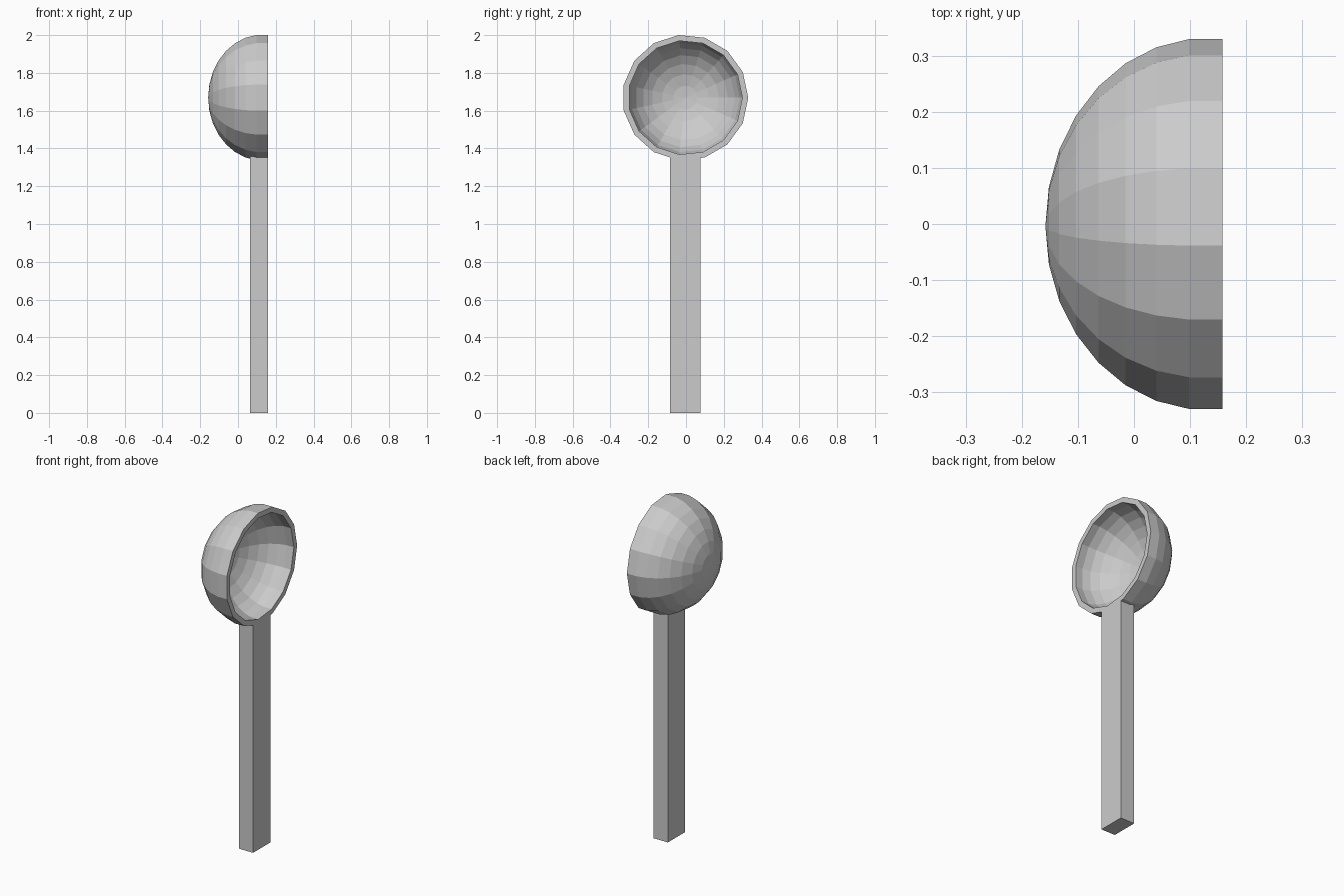
import bpy, bmesh
from math import sin, cos, tau, pi

if "Cube" in bpy.data.objects:
    bpy.data.objects.remove(bpy.data.objects["Cube"])

SIDES = 15
RIM_X, CY, CZ = 0.158, -0.0037, 1.669


def make_object(name, bm):
    bmesh.ops.recalc_face_normals(bm, faces=bm.faces)
    mesh = bpy.data.meshes.new(name)
    bm.to_mesh(mesh)
    bm.free()
    obj = bpy.data.objects.new(name, mesh)
    bpy.context.collection.objects.link(obj)
    return obj


def cup(bm, radius, depth):
    """Half ellipsoid opening towards +x; returns its rim ring."""
    full = depth / (1 - cos(pi * 8 / 15))
    pole = bm.verts.new((RIM_X - depth, CY, CZ))
    rings = []
    for k in range(1, 9):
        t = pi * k / 15
        r = radius * sin(t)
        rings.append([bm.verts.new((RIM_X - depth + full * (1 - cos(t)),
                                    CY + r * cos(tau * i / SIDES),
                                    CZ + r * sin(tau * i / SIDES)))
                      for i in range(SIDES)])
    for i in range(SIDES):
        j = (i + 1) % SIDES
        bm.faces.new((pole, rings[0][j], rings[0][i]))
        for a, b in zip(rings, rings[1:]):
            bm.faces.new((a[i], a[j], b[j], b[i]))
    return rings[-1]


# Bowl: outer and inner cups joined by a flat rim
bm = bmesh.new()
outer = cup(bm, 0.335, 0.316)
inner = cup(bm, 0.304, 0.25)
for i in range(SIDES):
    j = (i + 1) % SIDES
    bm.faces.new((outer[i], outer[j], inner[j], inner[i]))
make_object("bowl", bm)

# Handle: square bar, flush with the rim, its top buried in the bowl wall
x0, x1, y0, y1, top = 0.0645, 0.158, -0.084, 0.078, 1.358
bm = bmesh.new()
bmesh.ops.create_cube(bm, size=1)
for v in bm.verts:
    v.co = (x1 if v.co.x > 0 else x0,
            y1 if v.co.y > 0 else y0,
            top if v.co.z > 0 else 0)
make_object("handle", bm)
